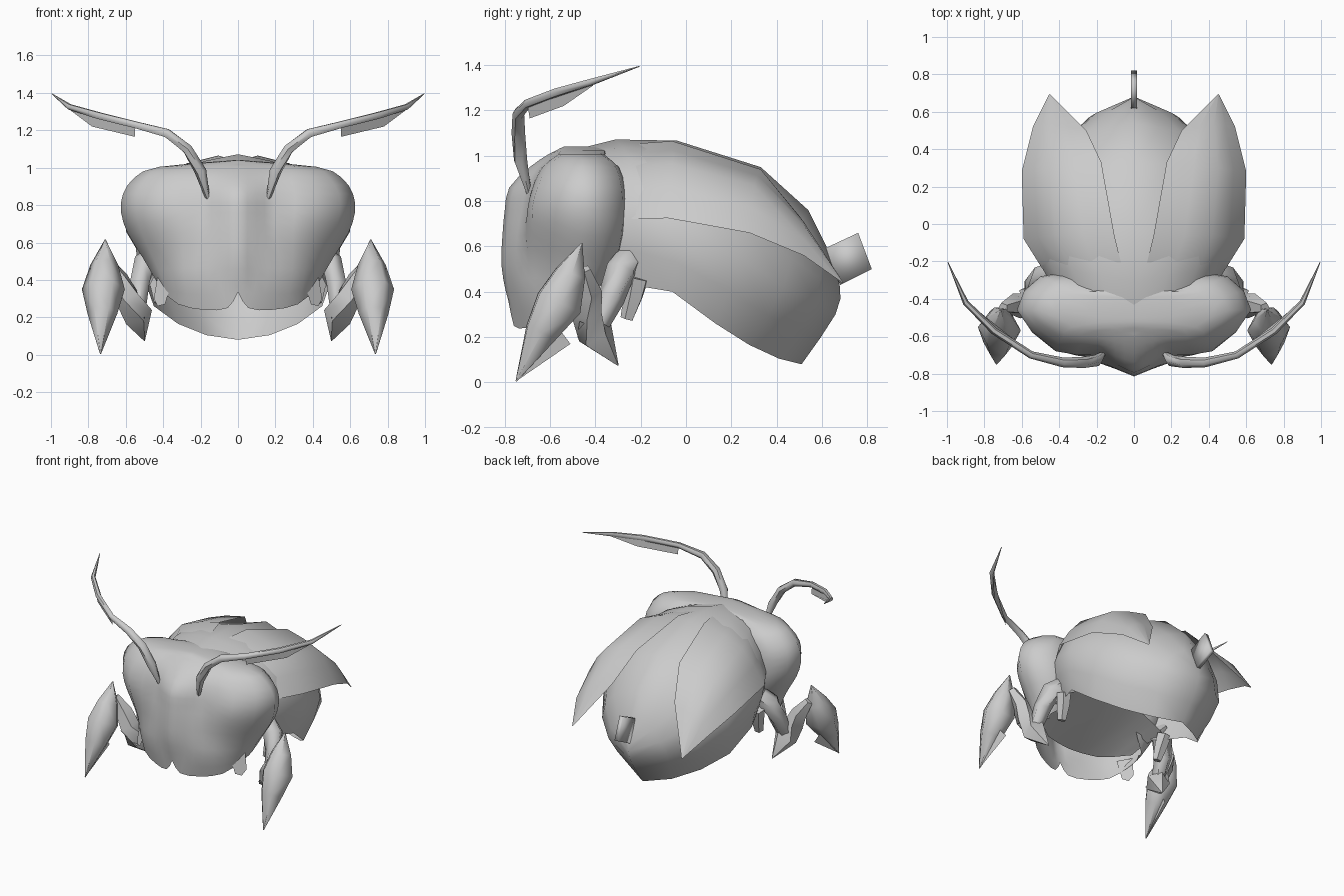
import bpy, bmesh, math
from mathutils import Vector

if "Cube" in bpy.data.objects:
    bpy.data.objects.remove(bpy.data.objects["Cube"])

shell = bpy.data.materials.new("shell_grey")
shell.diffuse_color = (0.6, 0.6, 0.6, 1)
shell.use_nodes = True
shell.node_tree.nodes["Principled BSDF"].inputs["Base Color"].default_value = shell.diffuse_color


def spline(pts, n=2):
    """Catmull-Rom points through pts, n steps per segment."""
    p = [Vector(q) for q in pts]
    p = [2 * p[0] - p[1]] + p + [2 * p[-1] - p[-2]]
    out = []
    for i in range(1, len(p) - 2):
        a, b, c, d = p[i - 1:i + 3]
        for k in range(n):
            t = k / n
            out.append(0.5 * (2 * b + (c - a) * t + (2 * a - 5 * b + 4 * c - d) * t * t
                              + (3 * b - a - 3 * c + d) * t ** 3))
    return out + [p[-2]]


def finish(name, bm, outward_from=None, angle=45, thick=0):
    """Orient the faces, make the object, mirror it across x."""
    if outward_from is None:
        bmesh.ops.recalc_face_normals(bm, faces=bm.faces)
    else:
        bm.normal_update()
        c = Vector(outward_from)
        if sum(f.normal.dot(f.calc_center_median() - c) for f in bm.faces) < 0:
            bmesh.ops.reverse_faces(bm, faces=bm.faces)
    me = bpy.data.meshes.new(name)
    bm.to_mesh(me)
    bm.free()
    me.materials.append(shell)
    ob = bpy.data.objects.new(name, me)
    bpy.context.collection.objects.link(ob)
    if thick:
        s = ob.modifiers.new("thickness", 'SOLIDIFY')
        s.thickness, s.offset = thick, 0
    else:
        ob.modifiers.new("mirror", 'MIRROR').merge_threshold = 0.002
    bpy.ops.object.select_all(action='DESELECT')
    ob.select_set(True)
    bpy.context.view_layer.objects.active = ob
    bpy.ops.object.shade_smooth_by_angle(angle=math.radians(angle))
    return ob


def surface(name, rows, centre, across=2, along=1):
    """Smooth sheet through rows of points."""
    rows = [spline(r, across) for r in rows]
    cols = [spline(c, along) for c in zip(*rows)]
    bm = bmesh.new()
    grid = [[bm.verts.new(p) for p in c] for c in cols]
    for v in (v for c in grid for v in c):
        v.co.x = max(v.co.x, 0)
    for a, b in zip(grid, grid[1:]):
        for i in range(len(a) - 1):
            bm.faces.new((a[i], a[i + 1], b[i + 1], b[i]))
    bmesh.ops.remove_doubles(bm, verts=bm.verts, dist=0.002)
    return finish(name, bm, centre, 60)


def tube(name, path, sides=6):
    """Tapered limb through (x, y, z, radius) points."""
    bm = bmesh.new()
    rings = []
    pts = [Vector(p[:3]) for p in path]
    for i, p in enumerate(path):
        t = pts[min(i + 1, len(pts) - 1)] - pts[max(i - 1, 0)]
        q = t.to_track_quat('Z', 'Y')
        rings.append([bm.verts.new(pts[i] + q @ Vector((
            p[3] * math.cos(k * math.tau / sides), p[3] * math.sin(k * math.tau / sides), 0)))
            for k in range(sides)])
    for a, b in zip(rings, rings[1:]):
        for k in range(sides):
            j = (k + 1) % sides
            bm.faces.new((a[k], a[j], b[j], b[k]))
    bm.faces.new(rings[0])
    bm.faces.new(rings[-1])
    return finish(name, bm, angle=60)


def plate(name, pts, thick=0):
    bm = bmesh.new()
    bm.faces.new([bm.verts.new(p) for p in pts])
    return finish(name, bm, thick=thick)


# Head with bulging eyes: z, front y, then x, y of cheek, eye front, eye side, eye back
levels = [
    (1.005, -.61, .20, -.57, .33, -.55, .42, -.46, .35, -.37),
    (.95, -.69, .19, -.64, .38, -.61, .55, -.46, .43, -.31),
    (.86, -.78, .20, -.68, .42, -.655, .615, -.46, .49, -.285),
    (.76, -.80, .20, -.70, .42, -.68, .625, -.46, .50, -.28),
    (.65, -.81, .20, -.72, .40, -.67, .59, -.46, .48, -.285),
    (.52, -.815, .22, -.725, .37, -.65, .51, -.47, .43, -.32),
    (.40, -.795, .22, -.73, .35, -.65, .44, -.50, .42, -.42)]
head = [[(0, y, z) for y, z in ((-.59, 1.015), (-.57, 1.025), (-.54, 1.04), (-.50, 1.042),
                                (-.45, 1.042), (-.40, 1.042), (-.30, 1.045))]]
for z, yf, x1, y1, *rest in levels:
    row = [(0, yf, z), (.10, yf + .45 * (y1 - yf), z), (x1, y1, z)]
    row += [(rest[i], rest[i + 1], z) for i in (0, 2, 4)]
    x4, y4 = rest[4:]
    row.append((x4 * .62, y4 + .01, z) if z > .45 else (x4 * .95, y4 + .02, z))
    head.append(row)
head.append([(0, -.775, .335), (.055, -.76, .25), (.18, -.71, .24), (.32, -.64, .27),
             (.41, -.53, .35), (.41, -.46, .37), (.39, -.42, .38)])
surface("head", head, (0, -.45, .65), along=2)
surface("throat", [
    [(0, -.68, .40), (.22, -.64, .40), (.40, -.50, .42)],
    [(0, -.45, .47), (.25, -.45, .47), (.42, -.40, .46)],
    [(0, -.20, .57), (.25, -.20, .55), (.43, -.20, .46)]], (0, -.45, 1))
plate("jaw", [(.35, -.60, .40), (.43, -.53, .42), (.45, -.54, .30), (.43, -.57, .26), (.39, -.59, .27)])

# Hollow abdomen: back line, shoulder, flank, lower rim
surface("abdomen", [
    [(0, -.46, 1.035), (.26, -.42, .97), (.42, -.36, .72), (.40, -.30, .45)],
    [(0, -.31, 1.072), (.33, -.25, .98), (.50, -.22, .72), (.45, -.18, .42)],
    [(0, -.04, 1.067), (.38, -.02, .95), (.555, -.02, .66), (.50, -.06, .40)],
    [(0, .33, .95), (.33, .30, .825), (.51, .24, .55), (.45, .13, .26)],
    [(0, .54, .76), (.25, .49, .655), (.39, .43, .42), (.32, .28, .165)],
    [(0, .62, .60), (.14, .60, .53), (.24, .57, .36), (.17, .41, .105)],
    [(0, .65, .51), (0, .68, .42), (0, .66, .30), (0, .51, .08)]], (0, .1, .5))

# Wing covers, blending into the body in front and flaring off it behind
surface("wing_cover", [
    [(.07, -.205, 1.055), (.35, -.23, .955), (.49, -.24, .72)],
    [(.105, -.06, 1.065), (.42, -.06, .965), (.59, -.08, .725)],
    [(.175, .33, .94), (.45, .30, .87), (.60, .28, .66)],
    [(.255, .50, .735), (.43, .53, .68), (.54, .52, .56)],
    [(.445, .69, .445), (.45, .695, .44), (.455, .69, .44)]], (0, 0, .4))

# Flat tail
plate("tail", [(0, .61, .59), (0, .76, .66), (0, .82, .50), (0, .68, .43)], thick=.03)

# Antennae with a blade on the outer half
tube("antenna", [
    (.16, -.69, .83, .012), (.20, -.73, .98, .032), (.27, -.74, 1.10, .03),
    (.38, -.74, 1.185, .026), (.55, -.70, 1.23, .02), (.75, -.57, 1.28, .02),
    (.90, -.42, 1.325, .016), (.995, -.205, 1.395, .002)])
plate("antenna_blade", [(.55, -.70, 1.23), (.55, -.69, 1.165), (.78, -.54, 1.22),
                        (.90, -.41, 1.31), (.90, -.42, 1.33), (.75, -.57, 1.28)])

# Folded legs: thigh, spurred shin, claw
tube("thigh", [(.43, -.26, .54, .06), (.49, -.29, .49, .07), (.53, -.33, .37, .06),
               (.54, -.40, .22, .045)])
tube("shin", [(.50, -.30, .075, .003), (.54, -.40, .21, .085), (.59, -.44, .31, .07),
              (.64, -.43, .40, .06), (.70, -.45, .50, .03)], 5)
plate("shin_spur", [(.64, -.47, .27), (.50, -.48, .20), (.50, -.30, .075), (.53, -.34, .22)])
tube("claw", [(.71, -.46, .615, .003), (.715, -.51, .48, .075), (.72, -.56, .35, .115),
              (.725, -.64, .22, .08), (.735, -.75, .005, .003)])
plate("claw_fin", [(.73, -.57, .25), (.70, -.51, .17), (.735, -.75, .005), (.73, -.66, .18)])
tube("rear_stub", [(.44, -.21, .46, .05), (.43, -.23, .38, .045), (.42, -.26, .28, .03)], 5)
